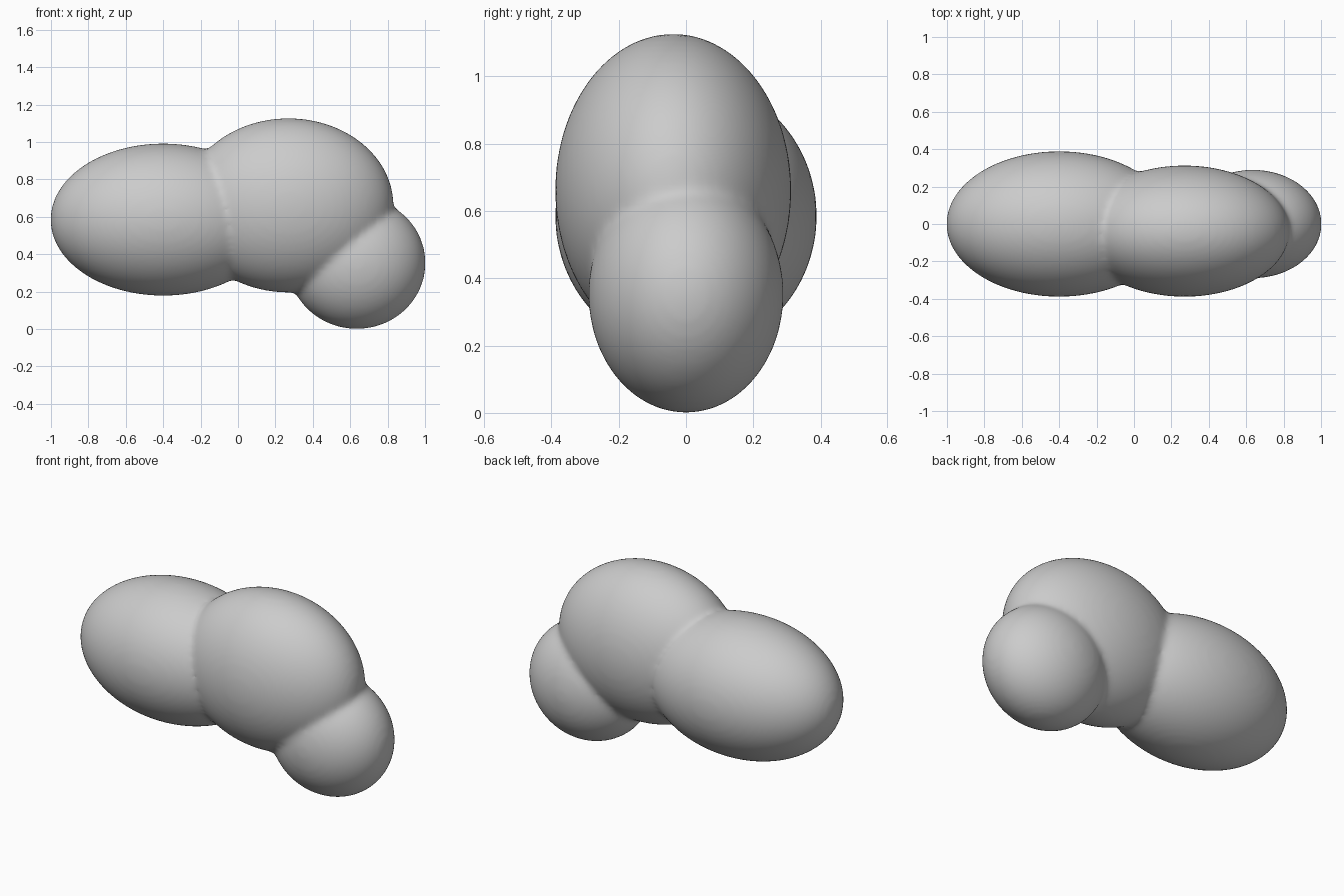
import bpy, bmesh
from mathutils import Matrix, Vector

if "Cube" in bpy.data.objects:
    bpy.data.objects.remove(bpy.data.objects["Cube"])

# Three overlapping ellipsoids: centre, radii
LOBES = [
    ((-0.40, 0.00, 0.585), (0.603, 0.389, 0.407)),   # left lobe
    ((0.27, -0.038, 0.661), (0.562, 0.351, 0.466)),  # middle lobe
    ((0.635, 0.00, 0.353), (0.368, 0.29, 0.353)),    # small lower lobe
]

bm = bmesh.new()
for centre, radii in LOBES:
    m = Matrix.Translation(centre) @ Matrix.Diagonal(Vector((*radii, 1)))
    bmesh.ops.create_icosphere(bm, subdivisions=5, radius=1, matrix=m)
mesh = bpy.data.meshes.new("blended_body")
bm.to_mesh(mesh)
bm.free()
body = bpy.data.objects.new("blended_body", mesh)
bpy.context.collection.objects.link(body)

# Fuse the lobes into one skin
remesh = body.modifiers.new("fuse", 'REMESH')
remesh.mode = 'VOXEL'
remesh.voxel_size = 0.016
remesh.use_smooth_shade = True

# Soften the creases between lobes
soften = body.modifiers.new("soften", 'SMOOTH')
soften.factor = 0.5
soften.iterations = 12
